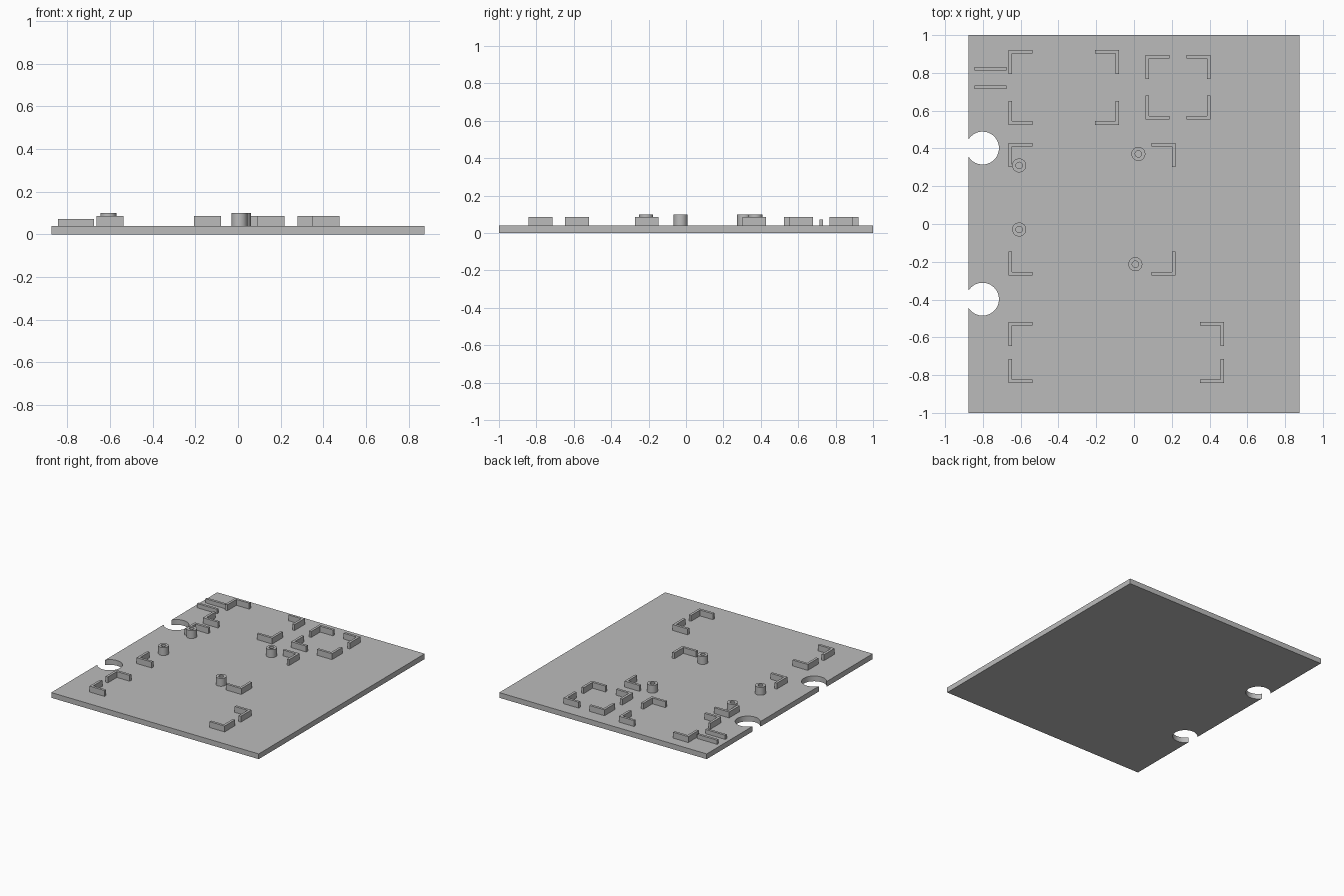
import bpy
import bmesh
import math

cube = bpy.data.objects.get("Cube")
if cube:
    bpy.data.objects.remove(cube, do_unlink=True)

PLATE_TOP = 0.04
WALL = 0.019
ARM = 0.127

grey = bpy.data.materials.new("plain grey")
grey.use_nodes = True
color = (0.5, 0.5, 0.5, 1.0)
grey.diffuse_color = color
grey.node_tree.nodes["Principled BSDF"].inputs["Base Color"].default_value = color


def finish(bm, name, smooth=False):
    bmesh.ops.recalc_face_normals(bm, faces=bm.faces)
    mesh = bpy.data.meshes.new(name)
    bm.to_mesh(mesh)
    bm.free()
    mesh.materials.append(grey)
    obj = bpy.data.objects.new(name, mesh)
    bpy.context.collection.objects.link(obj)
    if smooth:
        bpy.ops.object.select_all(action="DESELECT")
        obj.select_set(True)
        bpy.context.view_layer.objects.active = obj
        bpy.ops.object.shade_smooth_by_angle(angle=math.radians(30))
    return obj


def prism(name, outline, z0, z1, smooth=False):
    """Extrude a flat outline from z0 to z1."""
    bm = bmesh.new()
    low = [bm.verts.new((x, y, z0)) for x, y in outline]
    high = [bm.verts.new((x, y, z1)) for x, y in outline]
    bm.faces.new(low)
    bm.faces.new(high)
    for i in range(len(low)):
        j = (i + 1) % len(low)
        bm.faces.new((low[i], low[j], high[j], high[i]))
    return finish(bm, name, smooth)


def notch(cx, cy, radius, edge_x, steps=40):
    """Arc of a round cutout that opens through the plate's right edge."""
    a = math.acos((edge_x - cx) / radius)
    return [(cx + radius * math.cos(a - 2 * a * i / steps),
             cy + radius * math.sin(a - 2 * a * i / steps))
            for i in range(steps + 1)]


# Base plate with two round edge notches
W = 0.875
outline = [(W, -1), (W, 1), (-W, 1)]
for cy in (0.402, -0.398):
    outline += notch(-0.802, cy, 0.087, -W)
outline.append((-W, -1))
prism("base_plate", outline, 0, PLATE_TOP, smooth=True)


def corner_bracket(name, x, y, sx, sy):
    """L-shaped wall whose arms run inward from the corner (x, y)."""
    shape = [(0, 0), (ARM, 0), (ARM, WALL), (WALL, WALL), (WALL, ARM), (0, ARM)]
    prism(name, [(x + sx * u, y + sy * v) for u, v in shape], PLATE_TOP, 0.085)


# Corner brackets: left, right, bottom, top limits of each bay
bays = {
    "back_right_bay": (-0.664, -0.079, 0.525, 0.921),
    "back_left_bay": (0.061, 0.406, 0.553, 0.894),
    "middle_bay": (-0.664, 0.219, -0.273, 0.429),
    "front_bay": (-0.664, 0.476, -0.841, -0.519),
}
for bay, (x0, x1, y0, y1) in bays.items():
    for x, sx, side in ((x0, 1, "right"), (x1, -1, "left")):
        for y, sy, end in ((y0, 1, "front"), (y1, -1, "back")):
            corner_bracket(f"{bay}_bracket_{end}_{side}", x, y, sx, sy)

# Two low parallel ribs
for name, y in (("rib_back", 0.812), ("rib_front", 0.714)):
    prism(name, [(-0.844, y), (-0.676, y), (-0.676, y + WALL), (-0.844, y + WALL)],
          PLATE_TOP, 0.072)


def post(name, cx, cy, outer=0.037, inner=0.017, top=0.1, sides=32):
    """Hollow round post."""
    bm = bmesh.new()
    rings = []
    for r, z in ((outer, PLATE_TOP), (outer, top), (inner, top), (inner, PLATE_TOP)):
        rings.append([bm.verts.new((cx + r * math.cos(math.tau * i / sides),
                                    cy + r * math.sin(math.tau * i / sides), z))
                      for i in range(sides)])
    for k in range(4):
        a, b = rings[k], rings[(k + 1) % 4]
        for i in range(sides):
            j = (i + 1) % sides
            bm.faces.new((a[i], a[j], b[j], b[i]))
    finish(bm, name, smooth=True)


# Screw posts
post("post_back_right", -0.608, 0.31)
post("post_back_left", 0.023, 0.371)
post("post_front_right", -0.608, -0.029)
post("post_front_left", 0.007, -0.213)
